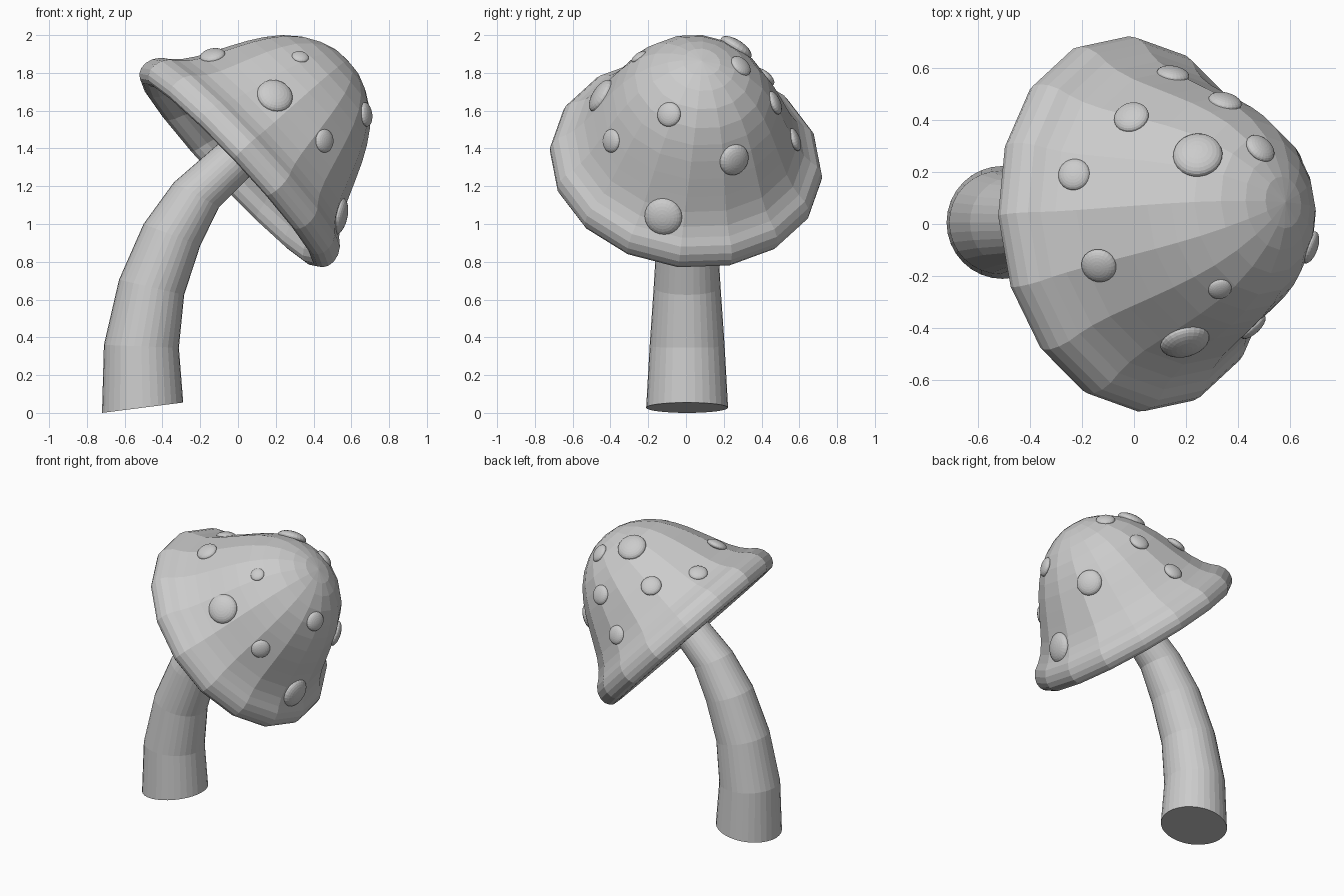
import bpy, bmesh, math
from mathutils import Vector, Matrix
from mathutils.bvhtree import BVHTree

if "Cube" in bpy.data.objects:
    bpy.data.objects.remove(bpy.data.objects["Cube"])

grey = bpy.data.materials.new("plain grey")
grey.diffuse_color = (0.6, 0.6, 0.6, 1)
grey.use_nodes = True
grey.node_tree.nodes["Principled BSDF"].inputs["Base Color"].default_value = grey.diffuse_color


def finish(bm, name):
    bmesh.ops.recalc_face_normals(bm, faces=bm.faces)
    me = bpy.data.meshes.new(name)
    bm.to_mesh(me)
    me.materials.append(grey)
    ob = bpy.data.objects.new(name, me)
    bpy.context.collection.objects.link(ob)
    return ob


def bridge(bm, rings):
    for a, b in zip(rings, rings[1:]):
        n = len(a)
        for i in range(n):
            bm.faces.new((a[i], a[(i + 1) % n], b[(i + 1) % n], b[i]))


# Cap: 16-sided lathe with a fat rolled lip and a shallow hollow below, tilted towards +x
axis = Vector((0.726, 0.105, 0.68)).normalized()
centre = Vector((0.002, 0.0, 1.32))
e1 = (Vector((0, 1, 0)) - axis * axis.y).normalized()
e2 = e1.cross(axis)
profile = [(0.10, 0.788), (0.18, 0.758), (0.265, 0.707), (0.34, 0.638), (0.395, 0.564),
           (0.442, 0.485), (0.487, 0.395), (0.53, 0.305), (0.568, 0.228), (0.612, 0.16),
           (0.652, 0.118), (0.69, 0.088), (0.715, 0.05), (0.725, 0.01), (0.722, -0.025),
           (0.707, -0.053), (0.685, -0.07), (0.655, -0.074), (0.625, -0.062), (0.60, -0.035),
           (0.575, 0.01), (0.54, 0.05), (0.46, 0.10), (0.32, 0.15), (0.15, 0.18)]
bm = bmesh.new()
rings = []
for r, h in profile:
    ring = []
    for i in range(16):
        t = math.tau * i / 16 + math.radians(3)
        ring.append(bm.verts.new(centre + axis * h + e1 * r * math.cos(t) + e2 * r * math.sin(t)))
    rings.append(ring)
bridge(bm, rings)
for ring, h in ((rings[0], 0.80), (rings[-1], 0.19)):
    pole = bm.verts.new(centre + axis * h)
    for i in range(16):
        bm.faces.new((ring[i], ring[(i + 1) % 16], pole))
finish(bm, "cap")
bm.normal_update()
surface = BVHTree.FromBMesh(bm)

# Stem: bent tapering tube, each ring given by its left and right point in the front view
stations = [(-0.72, 0.0, -0.29, 0.055), (-0.71, 0.36, -0.313, 0.345),
            (-0.63, 0.705, -0.285, 0.625), (-0.50, 1.0, -0.20, 0.885),
            (-0.34, 1.22, -0.10, 1.09), (-0.11, 1.42, 0.05, 1.24),
            (0.10, 1.60, 0.25, 1.43)]
bm = bmesh.new()
rings = []
for x0, z0, x1, z1 in stations:
    a, b = Vector((x0, 0.006, z0)), Vector((x1, 0.006, z1))
    mid, half = (a + b) / 2, (b - a) / 2
    side = Vector((0, half.length, 0))
    rings.append([bm.verts.new(mid + half * math.cos(math.tau * i / 32)
                               + side * math.sin(math.tau * i / 32)) for i in range(32)])
bridge(bm, rings)
bm.faces.new(rings[0])
bm.faces.new(rings[-1])
finish(bm, "stem")

# Warts: flattened spheres dropped on the cap, seen from above (x, y) or from the right (y, z)
from_top = [(-0.135, -0.16, 0.068), (0.33, -0.25, 0.045), (0.195, -0.45, 0.096),
            (0.245, 0.265, 0.095), (0.485, 0.29, 0.062), (0.35, 0.47, 0.065),
            (0.15, 0.575, 0.063), (-0.01, 0.41, 0.068), (-0.23, 0.19, 0.062)]
from_right = [(-0.395, 1.44, 0.062), (-0.09, 1.58, 0.065), (-0.12, 1.04, 0.10),
              (0.255, 1.34, 0.085)]
rays = [(Vector((x, y, 5)), Vector((0, 0, -1)), r) for x, y, r in from_top]
rays += [(Vector((5, y, z)), Vector((-1, 0, 0)), r) for y, z, r in from_right]
for k, (origin, direction, r) in enumerate(rays):
    hit, normal, _, _ = surface.ray_cast(origin, direction)
    if hit is None:
        continue
    if normal.dot(direction) > 0:
        normal = -normal
    turn = normal.to_track_quat('Z', 'Y').to_matrix().to_4x4()
    bm = bmesh.new()
    bmesh.ops.create_uvsphere(bm, u_segments=24, v_segments=14, radius=r,
                              matrix=Matrix.Translation(hit) @ turn
                              @ Matrix.Diagonal((1, 1, 0.43, 1)))
    finish(bm, "wart_%02d" % (k + 1))
